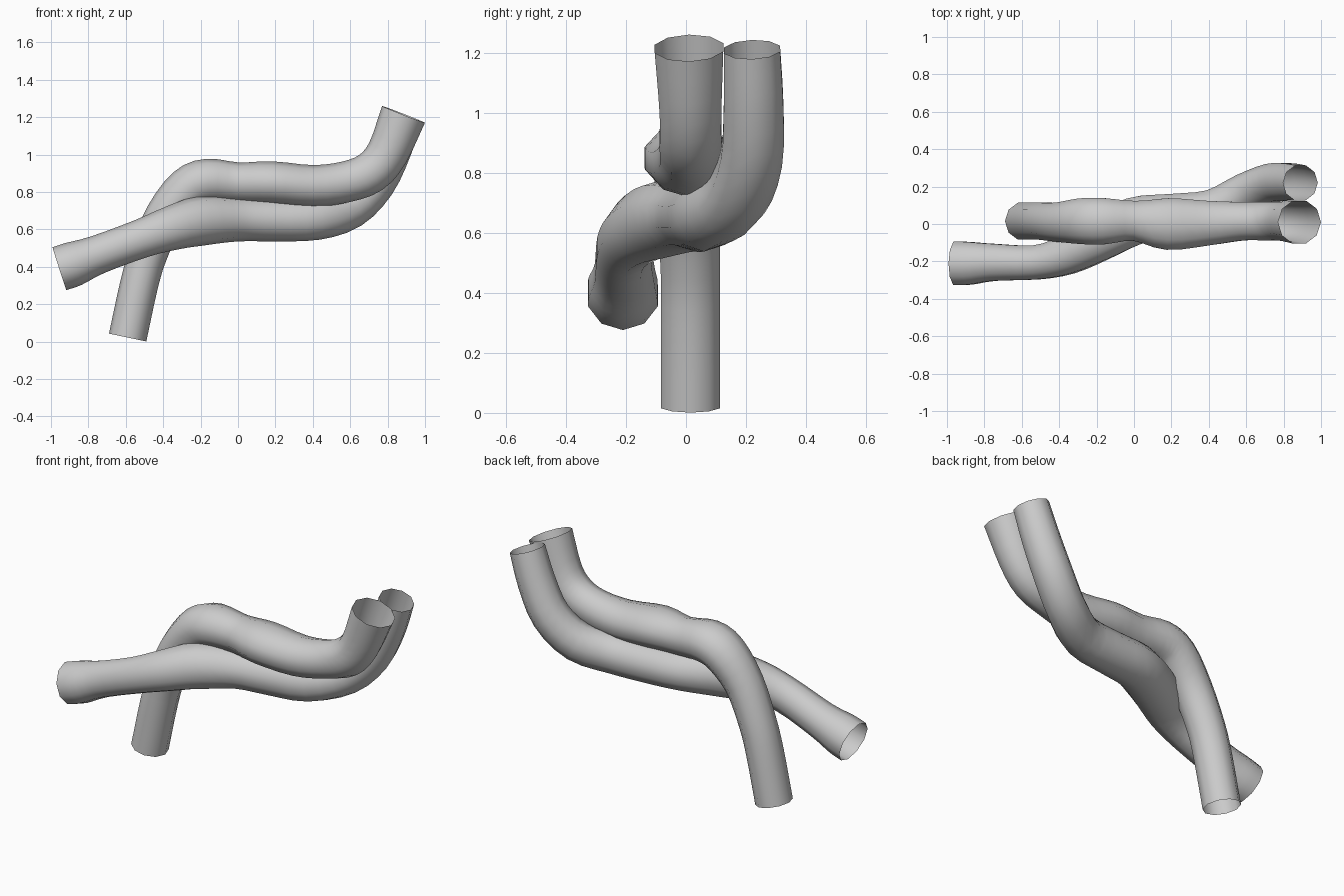
import bpy, bmesh
from math import sin, cos, pi
from mathutils import Vector

SIDES = 10
STEPS = 3


def catmull(a, b, c, d, t):
    return [0.5 * (2*q + (r-p)*t + (2*p-5*q+4*r-s)*t*t + (3*q-p-3*r+s)*t**3)
            for p, q, r, s in zip(a, b, c, d)]


def tube(name, keys):
    """Open tube through keys (x, y, z, side radius, vertical radius)."""
    first = [2*a - b for a, b in zip(keys[0], keys[1])]
    last = [2*a - b for a, b in zip(keys[-1], keys[-2])]
    k = [first] + [list(p) for p in keys] + [last]
    pts = []
    for i in range(1, len(k) - 2):
        pts += [catmull(*k[i-1:i+3], j / STEPS) for j in range(STEPS)]
    pts.append(k[-2])

    bm = bmesh.new()
    rings = []
    for i, p in enumerate(pts):
        a, b = pts[max(i-1, 0)], pts[min(i+1, len(pts)-1)]
        t = (Vector(b[:3]) - Vector(a[:3])).normalized()
        side = Vector((0, 1, 0))
        side = (side - t * side.dot(t)).normalized()
        up = t.cross(side)
        rings.append([bm.verts.new(Vector(p[:3])
                      + side * p[3] * cos(2*pi*(n+0.5)/SIDES)
                      + up * p[4] * sin(2*pi*(n+0.5)/SIDES)) for n in range(SIDES)])
    for r, s in zip(rings, rings[1:]):
        for n in range(SIDES):
            m = (n + 1) % SIDES
            bm.faces.new((r[n], r[m], s[m], s[n]))
    bmesh.ops.recalc_face_normals(bm, faces=bm.faces)
    for f in bm.faces:
        f.smooth = True
    mesh = bpy.data.meshes.new(name)
    bm.to_mesh(mesh)
    bm.free()
    ob = bpy.data.objects.new(name, mesh)
    bpy.context.collection.objects.link(ob)


# Upper pipe, ending in the leg that reaches the ground
tube("upper_pipe", [
    (0.885, 0.01, 1.215, 0.120, 0.123),
    (0.80, 0.015, 1.01, 0.108, 0.112),
    (0.71, 0.015, 0.905, 0.108, 0.112),
    (0.58, 0.015, 0.855, 0.108, 0.110),
    (0.40, 0.005, 0.832, 0.125, 0.112),
    (0.18, 0.00, 0.850, 0.145, 0.114),
    (0.00, 0.017, 0.850, 0.112, 0.108),
    (-0.16, 0.015, 0.860, 0.130, 0.118),
    (-0.27, 0.015, 0.815, 0.128, 0.118),
    (-0.39, 0.010, 0.670, 0.110, 0.108),
    (-0.48, 0.015, 0.470, 0.104, 0.103),
    (-0.53, 0.015, 0.300, 0.104, 0.102),
    (-0.59, 0.015, 0.022, 0.104, 0.102)])

# Lower pipe, crossing beneath and ending at the front left
tube("lower_pipe", [
    (0.89, 0.22, 1.21, 0.098, 0.098),
    (0.825, 0.225, 1.03, 0.104, 0.104),
    (0.735, 0.218, 0.85, 0.108, 0.108),
    (0.60, 0.165, 0.715, 0.110, 0.112),
    (0.42, 0.075, 0.660, 0.114, 0.116),
    (0.20, 0.045, 0.652, 0.122, 0.116),
    (0.00, 0.015, 0.655, 0.134, 0.119),
    (-0.20, -0.08, 0.645, 0.130, 0.132),
    (-0.36, -0.165, 0.605, 0.110, 0.118),
    (-0.52, -0.205, 0.550, 0.096, 0.104),
    (-0.75, -0.205, 0.465, 0.104, 0.104),
    (-0.88, -0.21, 0.415, 0.120, 0.120),
    (-0.955, -0.21, 0.390, 0.122, 0.120)])
